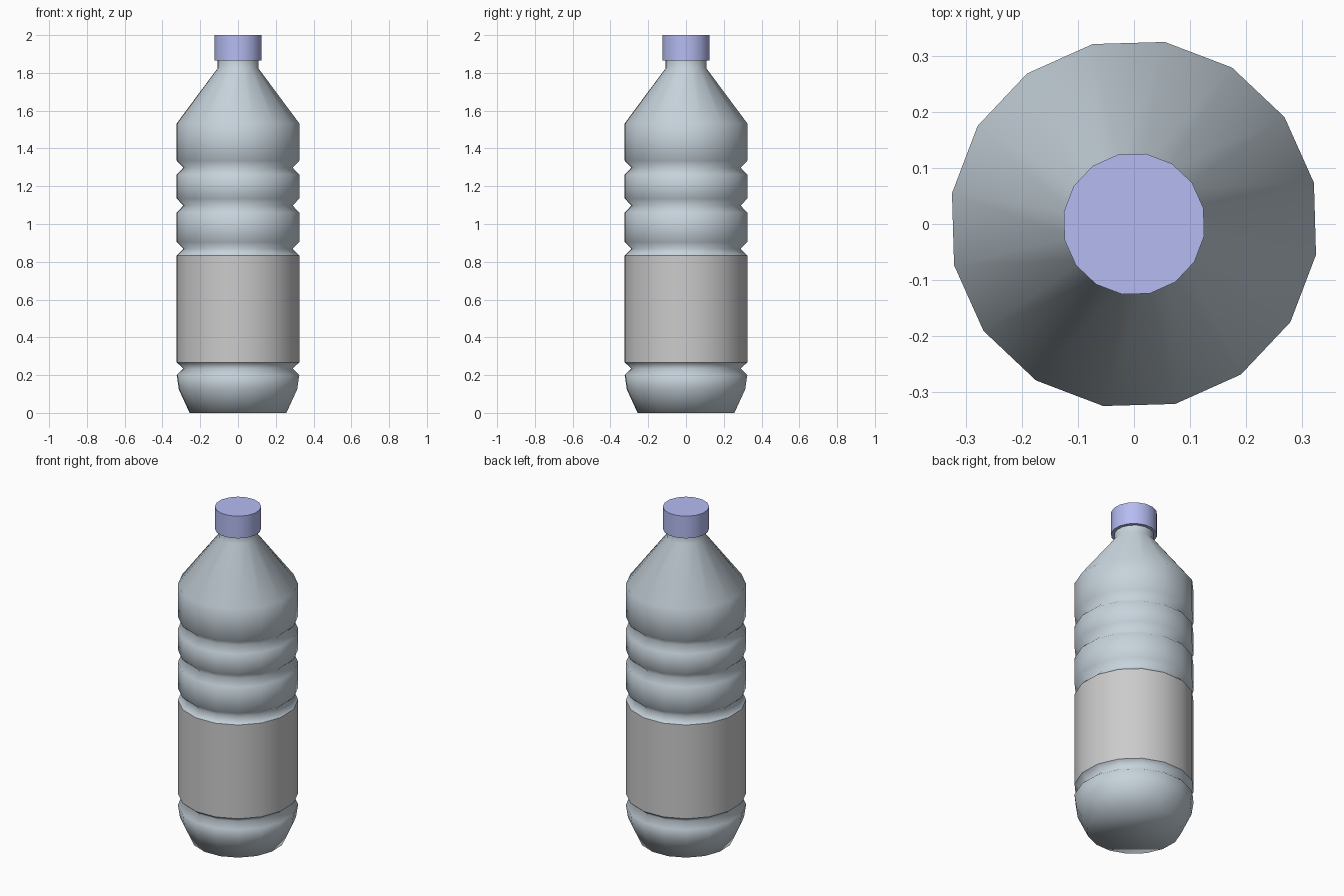
import bpy, bmesh, math

if "Cube" in bpy.data.objects:
    bpy.data.objects.remove(bpy.data.objects["Cube"])

SIDES = 16
TURN = math.radians(12.9)
R = 0.329      # main body radius


def material(name, rgb):
    mat = bpy.data.materials.new(name)
    mat.diffuse_color = (*rgb, 1)
    mat.use_nodes = True
    mat.node_tree.nodes["Principled BSDF"].inputs["Base Color"].default_value = mat.diffuse_color
    return mat


def lathe(name, profiles, mat=None, close_start=False, close_end=False, angle=None):
    """Revolve one or more (radius, z) profiles into a single object."""
    bm = bmesh.new()
    rings = []
    for profile in profiles:
        strip = []
        for r, z in profile:
            strip.append([bm.verts.new((r * math.cos(TURN + i * math.tau / SIDES),
                                        r * math.sin(TURN + i * math.tau / SIDES), z))
                          for i in range(SIDES)])
        for low, high in zip(strip, strip[1:]):
            for i in range(SIDES):
                j = (i + 1) % SIDES
                bm.faces.new((low[i], low[j], high[j], high[i]))
        rings += strip
    if close_start:
        bm.faces.new(rings[0][::-1])
    if close_end:
        bm.faces.new(rings[-1])
    mesh = bpy.data.meshes.new(name)
    bm.to_mesh(mesh)
    bm.free()
    obj = bpy.data.objects.new(name, mesh)
    bpy.context.collection.objects.link(obj)
    if mat:
        mesh.materials.append(mat)
    bpy.ops.object.select_all(action='DESELECT')
    obj.select_set(True)
    bpy.context.view_layer.objects.active = obj
    if angle:
        bpy.ops.object.shade_smooth_by_angle(angle=math.radians(angle))
    else:
        bpy.ops.object.shade_smooth()
    return obj


def groove(z):
    """Points of one pinched ring around the body."""
    return [(R, z - 0.037), (0.293, z), (R, z + 0.036)]


plastic = material("bottle_plastic", (0.57, 0.65, 0.71))
cap_blue = material("cap_blue", (0.46, 0.50, 0.88))

# Bottle: base below the label, ribbed body and neck above it
base = [(0.26, 0.0), (0.318, 0.125), (R, 0.2), (0.293, 0.235), (R, 0.267)]
upper = [(R, 0.833), (0.293, 0.87), (R, 0.904)]
upper += groove(1.098) + groove(1.299)
upper += [(R, 1.533), (0.109, 1.825), (0.109, 1.868)]
lathe("bottle_body", [base, upper], plastic, close_start=True)

# Label band filling the gap in the body
lathe("label", [[(R, 0.267), (R, 0.833)]])

# Screw cap
lathe("cap", [[(0.127, 1.866), (0.127, 2.0)]], cap_blue, True, True, angle=40)
